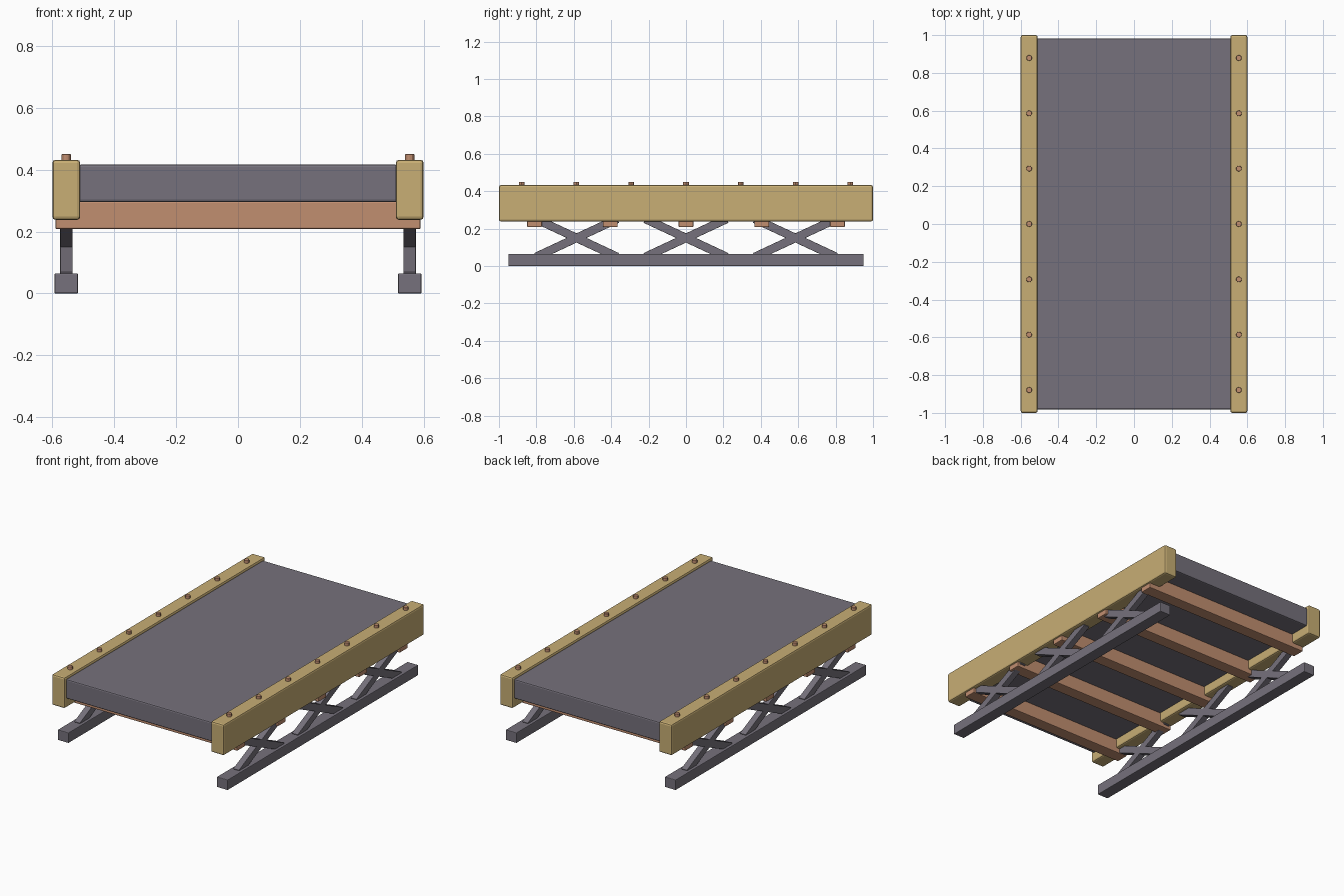
import bpy
import math

old = bpy.data.objects.get("Cube")
if old:
    bpy.data.objects.remove(old, do_unlink=True)


def make_material(name, color):
    mat = bpy.data.materials.new(name)
    mat.use_nodes = True
    mat.diffuse_color = (*color, 1)
    bsdf = mat.node_tree.nodes["Principled BSDF"]
    bsdf.inputs["Base Color"].default_value = (*color, 1)
    bsdf.inputs["Roughness"].default_value = 0.7
    return mat


steel = make_material("grey steel", (0.18, 0.166, 0.2))
tan = make_material("tan timber", (0.58, 0.425, 0.176))
copper = make_material("copper brown", (0.535, 0.272, 0.163))


def finish(obj, name, mat, bevel):
    obj.name = name
    obj.data.materials.append(mat)
    if bevel:
        mod = obj.modifiers.new("Bevel", "BEVEL")
        mod.width = bevel
        mod.segments = 2
    return obj


def box(name, center, size, mat, bevel=0.004, tilt=0):
    bpy.ops.mesh.primitive_cube_add(size=1, location=center)
    obj = bpy.context.object
    obj.scale = size
    bpy.ops.object.transform_apply(location=False, rotation=False, scale=True)
    obj.rotation_euler.x = tilt
    return finish(obj, name, mat, bevel)


def bolt(name, x, y):
    bpy.ops.mesh.primitive_cylinder_add(vertices=12, radius=0.015, depth=0.04,
                                        location=(x, y, 0.43))
    finish(bpy.context.object, name, copper, 0.002)
    bpy.ops.object.shade_smooth_by_angle()


# Deck slab
box("deck", (0, 0, 0.356), (1.03, 1.965, 0.122), steel, 0.008)

# Cross beams under the deck
for i in range(-2, 3):
    box(f"cross_beam_{i + 3}", (0, i * 0.405, 0.253), (1.18, 0.08, 0.09), copper, 0.005)

for side, label in ((1, "left"), (-1, "right")):
    # Side rail and ground skid
    box(f"{label}_rail", (side * 0.555, 0, 0.335), (0.09, 2, 0.194), tan, 0.01)
    box(f"{label}_skid", (side * 0.555, 0, 0.0325), (0.076, 1.9, 0.065), steel, 0.004)
    # Bolts along the rail
    for i in range(-3, 4):
        bolt(f"{label}_bolt_{i + 4}", side * 0.555, i * 0.293)
    # Crossed braces between skid and rail
    for i in range(-1, 2):
        for lean in (-1, 1):
            box(f"{label}_brace_{i + 2}_{'front' if lean < 0 else 'back'}",
                (side * 0.555, i * 0.585, 0.15), (0.04, 0.48, 0.045), steel, 0.002,
                lean * math.radians(25))
